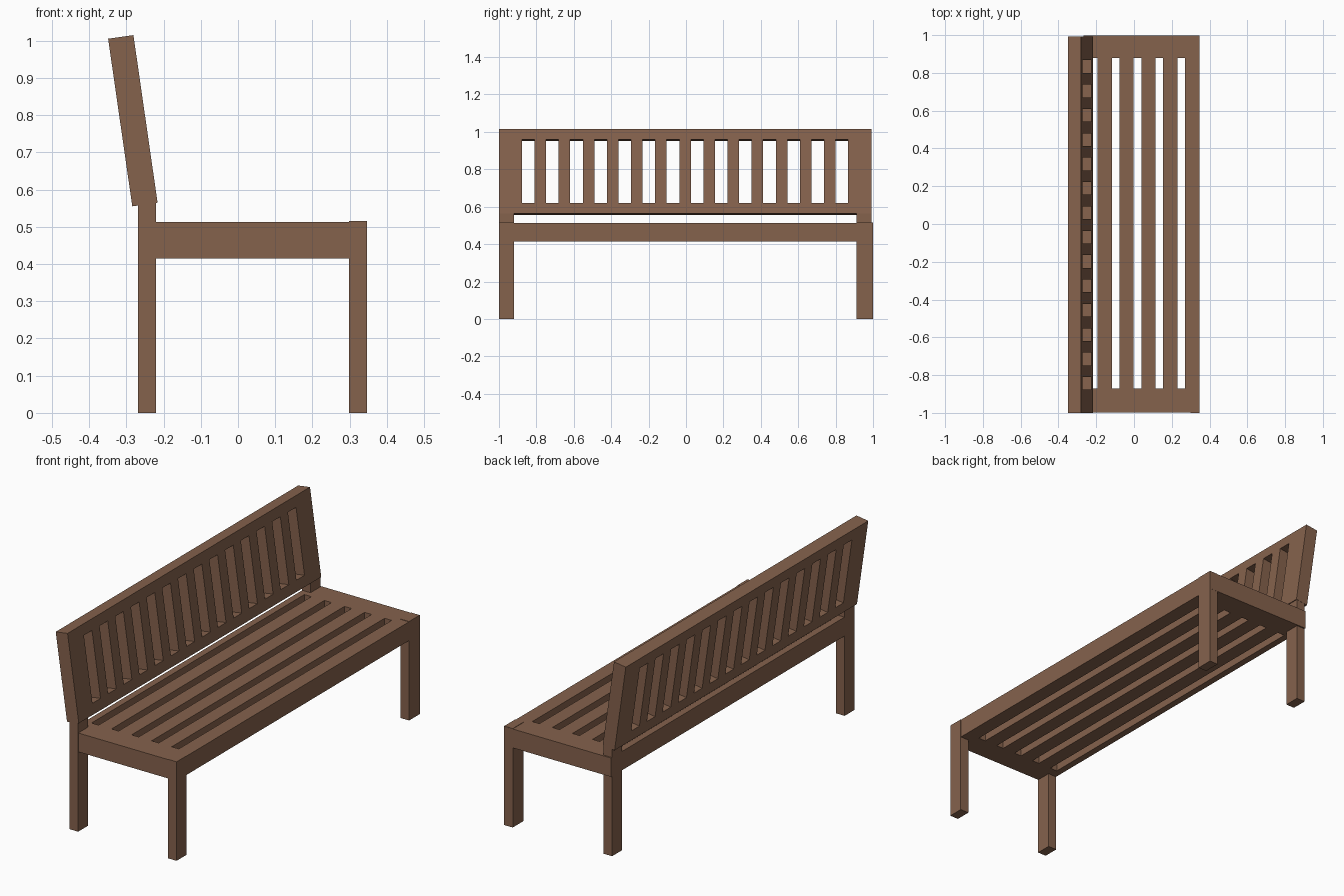
import bpy, bmesh, math
from mathutils import Matrix, Vector

if "Cube" in bpy.data.objects:
    bpy.data.objects.remove(bpy.data.objects["Cube"])

wood = bpy.data.materials.new("brown wood")
wood.diffuse_color = (0.235, 0.122, 0.073, 1)
wood.use_nodes = True
wood.node_tree.nodes["Principled BSDF"].inputs["Base Color"].default_value = wood.diffuse_color


def finish(name, bm, matrix=Matrix()):
    bmesh.ops.recalc_face_normals(bm, faces=bm.faces)
    mesh = bpy.data.meshes.new(name)
    bm.to_mesh(mesh)
    bm.free()
    mesh.materials.append(wood)
    ob = bpy.data.objects.new(name, mesh)
    ob.matrix_world = matrix
    bpy.context.collection.objects.link(ob)
    return ob


def box(name, lo, hi):
    bm = bmesh.new()
    bmesh.ops.create_cube(bm, size=1)
    lo, hi = Vector(lo), Vector(hi)
    for v in bm.verts:
        v.co = (lo + hi) / 2 + v.co * (hi - lo)
    return finish(name, bm)


def slotted_panel(name, us, vs, thick, matrix=Matrix()):
    """Grid of faces in local XY; odd columns of the middle row are open slots."""
    bm = bmesh.new()
    grid = [[bm.verts.new((u, v, 0)) for v in vs] for u in us]
    for i in range(len(us) - 1):
        for j in range(len(vs) - 1):
            if not (j == 1 and i % 2 == 1):
                bm.faces.new((grid[i][j], grid[i + 1][j],
                              grid[i + 1][j + 1], grid[i][j + 1]))
    ext = bmesh.ops.extrude_face_region(bm, geom=bm.faces[:])
    top = [g for g in ext["geom"] if isinstance(g, bmesh.types.BMVert)]
    bmesh.ops.translate(bm, verts=top, vec=(0, 0, thick))
    # merge the flat grid cells into clean faces
    bmesh.ops.dissolve_limit(bm, angle_limit=0.01, verts=bm.verts[:], edges=bm.edges[:])
    return finish(name, bm, matrix)


# seat with five long slots
xs = [-0.268]
for k in range(5):
    start = -0.233 + k * 0.1155
    xs += [start, start + 0.041]
xs.append(0.346)
slotted_panel("seat", xs, [-0.999, -0.872, 0.878, 0.999], 0.098,
              Matrix.Translation((0, 0, 0.415)))

# leaning backrest with fourteen upright slots
ys = [-1.0]
for k in range(14):
    start = -0.877 + k * 0.1290
    ys += [start, start + 0.067]
ys.append(0.993)
tilt = math.radians(8.2)
up = Vector((-math.sin(tilt), 0, math.cos(tilt)))
out = Vector((math.cos(tilt), 0, math.sin(tilt)))
origin = Vector((-0.2825, 0, 0.785)) - out * 0.0343
m = Matrix((Vector((0, 1, 0)), up, out)).transposed().to_4x4()
slotted_panel("backrest", ys, [-0.2275, -0.172, 0.172, 0.2275], 0.0686,
              Matrix.Translation(origin) @ m)

# legs: the rear pair rises to carry the backrest
for side, y0, y1 in (("left", -1.0, -0.92), ("right", 0.911, 0.9985)):
    box("front_leg_" + side, (0.298, y0, 0), (0.347, y1, 0.515))
    box("rear_leg_" + side, (-0.269, y0, 0), (-0.22, min(y1, 0.992), 0.575))
